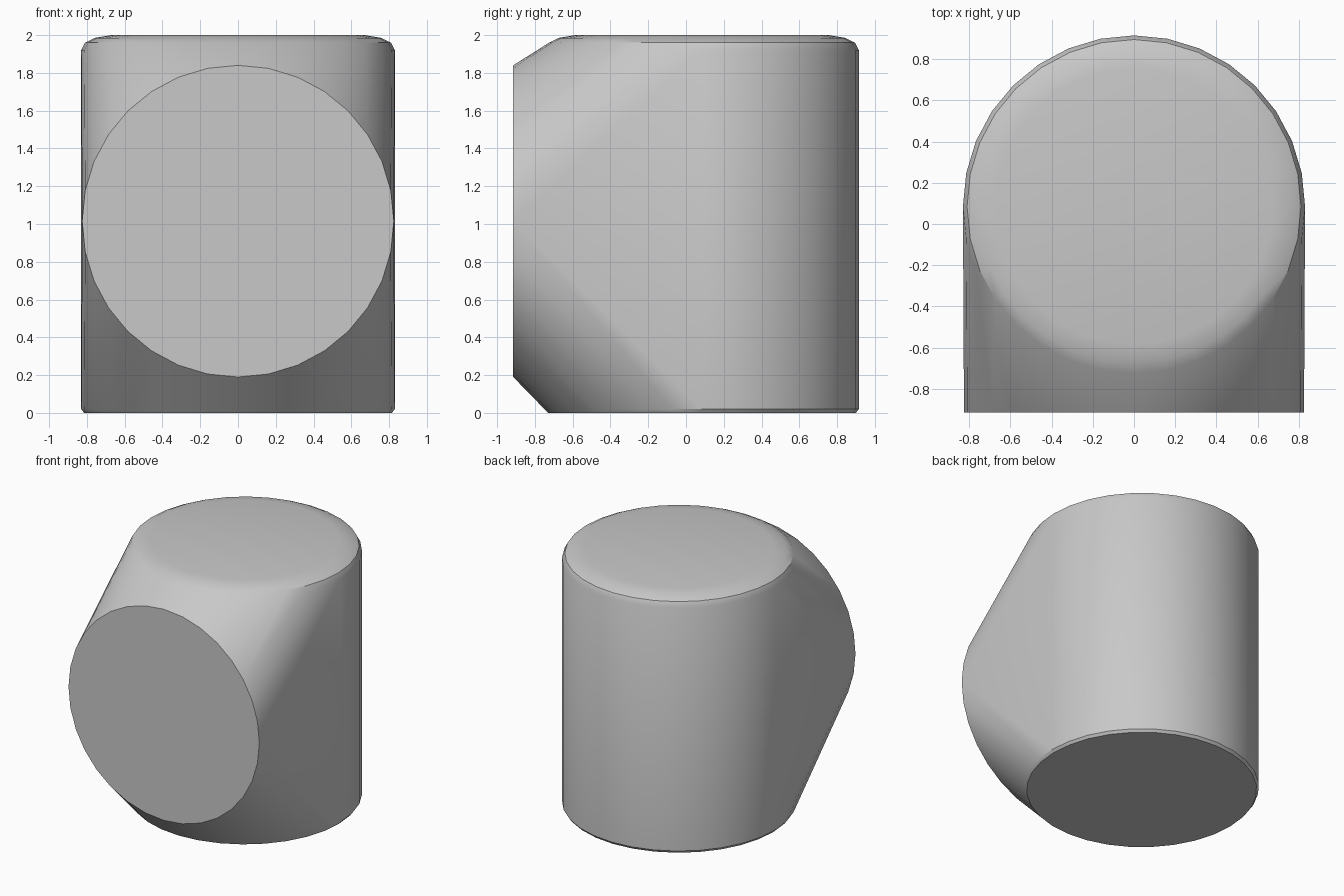
import bpy, bmesh, math

cube = bpy.data.objects.get("Cube")
if cube:
    bpy.data.objects.remove(cube, do_unlink=True)

# Single grey material
grey = bpy.data.materials.new("plain_grey")
grey.use_nodes = True
colour = (0.58, 0.58, 0.58, 1)
grey.diffuse_color = colour
grey.node_tree.nodes["Principled BSDF"].inputs["Base Color"].default_value = colour

SIDES = 32
AXIS_Y = 0.085
bm = bmesh.new()


def ring(place, radius):
    """Add a circle of points, placed by a function of its two coordinates."""
    for i in range(SIDES):
        a = math.tau * i / SIDES
        bm.verts.new(place(radius * math.cos(a), radius * math.sin(a)))


# Upright drum with a softened top rim
for radius, z in [(0.815, 0), (0.83, 0.02), (0.83, 1.92), (0.81, 1.96),
                  (0.76, 1.985), (0.67, 2.0)]:
    ring(lambda u, v: (u, AXIS_Y + v, z), radius)

# Flat round front face, blended into the drum by the hull
ring(lambda u, v: (u, -0.915, 1.015 + v), 0.825)

hull = bmesh.ops.convex_hull(bm, input=bm.verts[:])
loose = [v for v in bm.verts if not v.link_faces]
bmesh.ops.delete(bm, geom=loose, context='VERTS')
bmesh.ops.dissolve_limit(bm, angle_limit=math.radians(0.5),
                         verts=bm.verts[:], edges=bm.edges[:])
bmesh.ops.recalc_face_normals(bm, faces=bm.faces[:])

mesh = bpy.data.meshes.new("rounded_body")
bm.to_mesh(mesh)
bm.free()
mesh.materials.append(grey)
body = bpy.data.objects.new("rounded_body", mesh)
bpy.context.collection.objects.link(body)

# Smooth sides, crisp rims
bpy.ops.object.select_all(action='DESELECT')
body.select_set(True)
bpy.context.view_layer.objects.active = body
bpy.ops.object.shade_smooth_by_angle(angle=math.radians(30))
